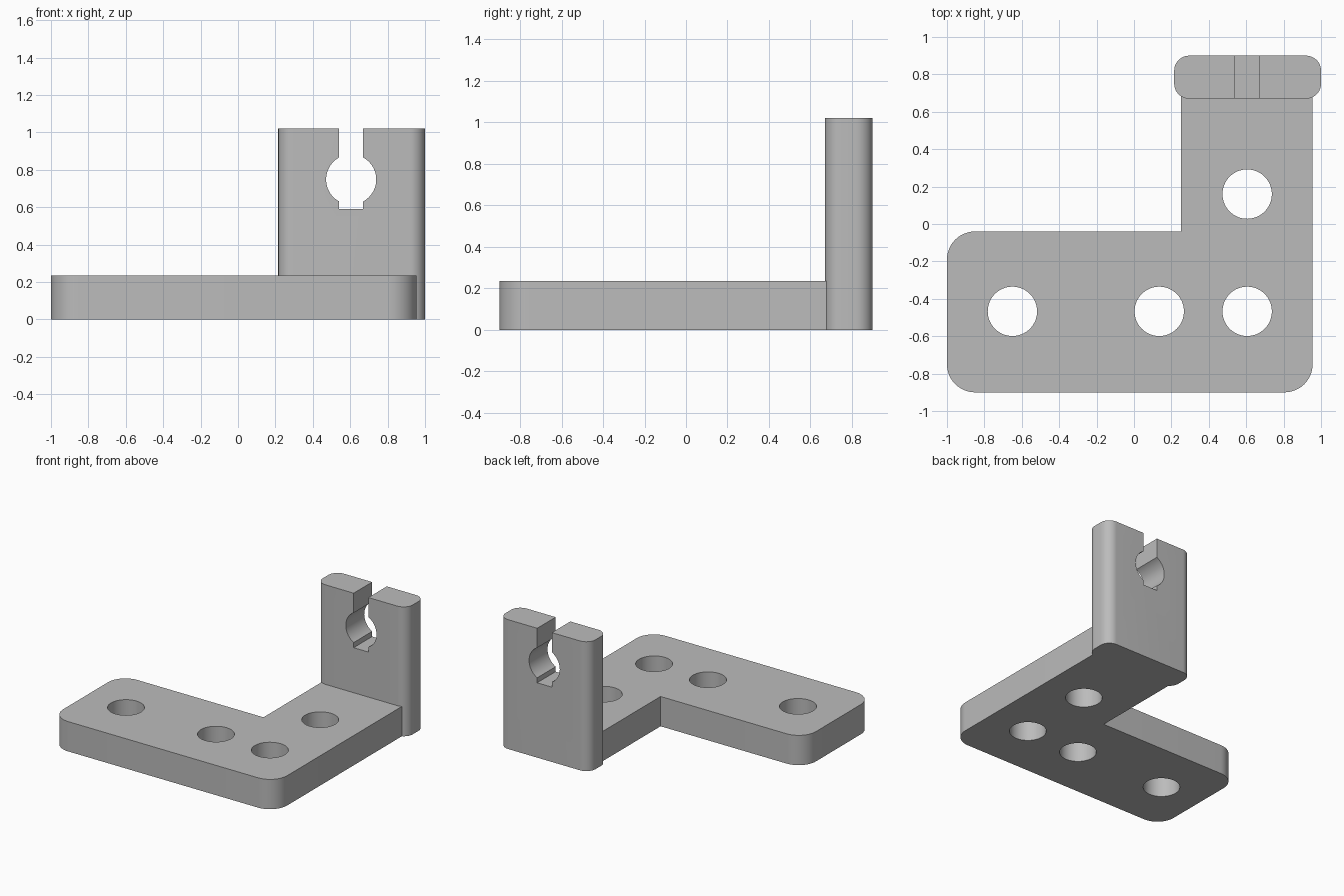
import bpy, bmesh
from math import sin, cos, pi
from mathutils import Matrix, Vector

cube = bpy.data.objects.get("Cube")
if cube:
    bpy.data.objects.remove(cube, do_unlink=True)

grey = bpy.data.materials.new("plain grey")
grey.use_nodes = True
colour = (0.5, 0.5, 0.5, 1)
grey.diffuse_color = colour
grey.node_tree.nodes["Principled BSDF"].inputs["Base Color"].default_value = colour


def outline(corners, steps=12):
    """Round each (x, y, radius) corner of a polygon with right-angled corners."""
    points = []
    for i, (x, y, r) in enumerate(corners):
        here = Vector((x, y))
        if r == 0:
            points.append(here)
            continue
        back = (Vector(corners[i - 1][:2]) - here).normalized()
        ahead = (Vector(corners[(i + 1) % len(corners)][:2]) - here).normalized()
        centre = here + (back + ahead) * r
        for s in range(steps + 1):
            a = s / steps * pi / 2
            points.append(centre - ahead * r * cos(a) - back * r * sin(a))
    return points


def prism(name, corners, height):
    bm = bmesh.new()
    base = bm.faces.new([bm.verts.new((p.x, p.y, 0)) for p in outline(corners)])
    top = bmesh.ops.extrude_face_region(bm, geom=[base])["geom"]
    bmesh.ops.translate(bm, vec=(0, 0, height),
                        verts=[g for g in top if isinstance(g, bmesh.types.BMVert)])
    bmesh.ops.recalc_face_normals(bm, faces=bm.faces)
    return finish(name, bm)


def finish(name, bm):
    mesh = bpy.data.meshes.new(name)
    bm.to_mesh(mesh)
    bm.free()
    mesh.materials.append(grey)
    obj = bpy.data.objects.new(name, mesh)
    bpy.context.collection.objects.link(obj)
    return obj


def cylinder(name, centre, radius, turn=0):
    bm = bmesh.new()
    bmesh.ops.create_cone(bm, cap_ends=True, segments=64, radius1=radius, radius2=radius,
                          depth=1, matrix=Matrix.Translation(centre) @ Matrix.Rotation(turn, 4, "X"))
    return finish(name, bm)


def box(name, low, high):
    bm = bmesh.new()
    low, high = Vector(low), Vector(high)
    bmesh.ops.create_cube(bm, size=1, matrix=Matrix.Translation((low + high) / 2)
                          @ Matrix.Diagonal((*(high - low), 1)))
    return finish(name, bm)


def cut(obj, cutters):
    """Subtract the cutters, apply the result and smooth the curved walls."""
    bpy.ops.object.select_all(action="DESELECT")
    obj.select_set(True)
    bpy.context.view_layer.objects.active = obj
    for cutter in cutters:
        cutter.hide_render = True
        mod = obj.modifiers.new("cut", "BOOLEAN")
        mod.operation, mod.solver, mod.object = "DIFFERENCE", "EXACT", cutter
        bpy.ops.object.modifier_apply(modifier=mod.name)
        bpy.data.objects.remove(cutter, do_unlink=True)
    bpy.ops.object.shade_smooth_by_angle()


# L-shaped base plate with four bolt holes; its arm just enters the upright
R = 0.15
plate = prism("base_plate", [(-1, -0.9, R), (0.955, -0.9, R), (0.955, 0.69, 0),
                             (0.25, 0.69, 0), (0.25, -0.04, 0), (-1, -0.04, R)], 0.235)
holes = [(-0.65, -0.467), (0.135, -0.467), (0.605, -0.467), (0.605, 0.16)]
cut(plate, [cylinder("hole_cutter", (x, y, 0.1), 0.132) for x, y in holes])

# Upright holder with a keyhole slot open at the top
r = 0.08
upright = prism("upright_holder", [(0.215, 0.67, r), (1, 0.67, r),
                                   (1, 0.9, r), (0.215, 0.9, r)], 1.02)
cut(upright, [cylinder("bore_cutter", (0.605, 0.785, 0.748), 0.134, pi / 2),
              box("slot_cutter", (0.54, 0.5, 0.59), (0.668, 1.1, 1.2))])
